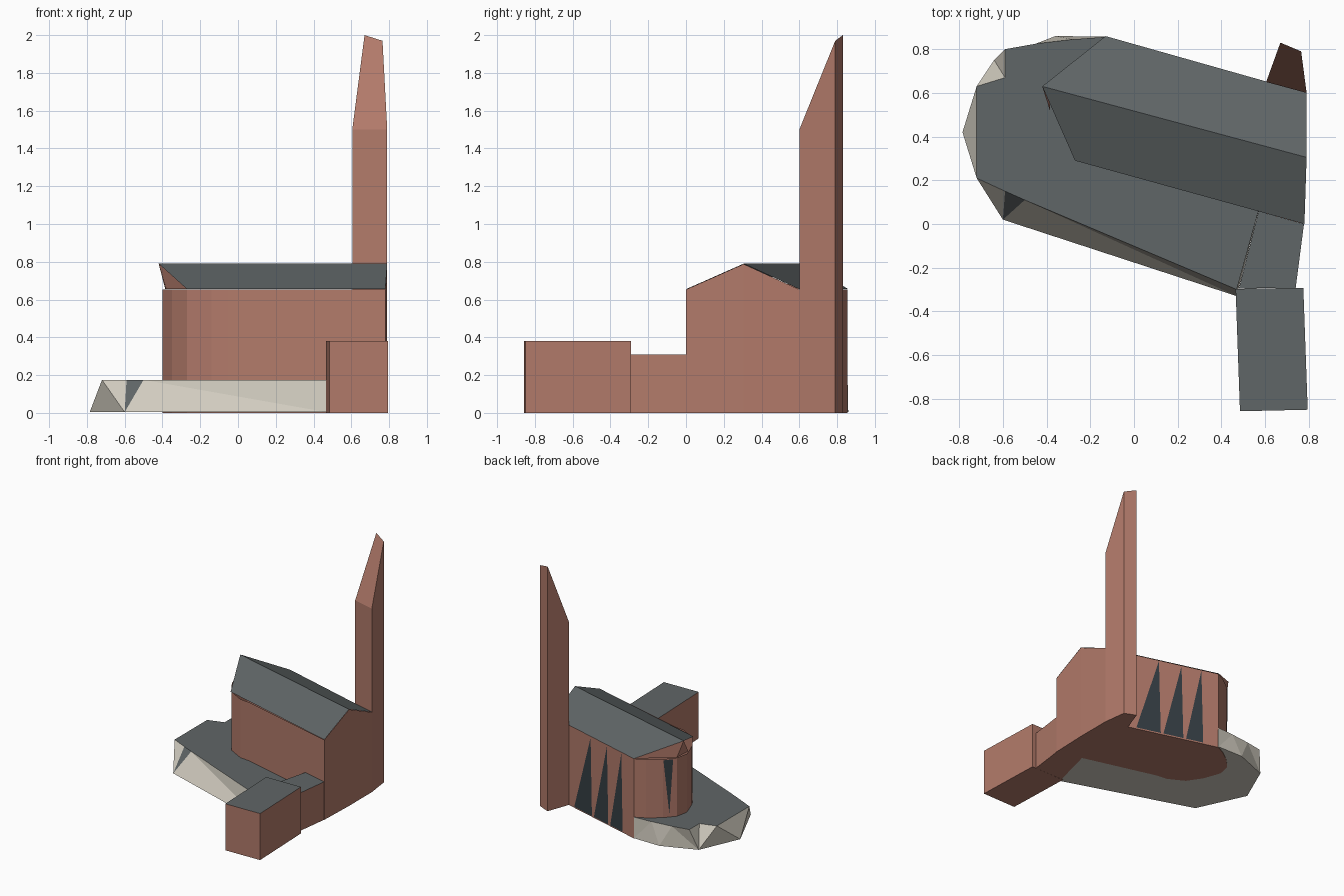
import bpy, bmesh
from mathutils import Vector

if "Cube" in bpy.data.objects:
    bpy.data.objects.remove(bpy.data.objects["Cube"])


def material(name, rgb):
    m = bpy.data.materials.new(name)
    m.diffuse_color = (*rgb, 1)
    m.use_nodes = True
    m.node_tree.nodes["Principled BSDF"].inputs["Base Color"].default_value = m.diffuse_color
    return m


BRICK = material("red brick", (0.445, 0.195, 0.144))
SLATE = material("grey slate", (0.117, 0.133, 0.136))
STONE = material("pale stone", (0.64, 0.605, 0.525))
GLASS = material("dark glass", (0.036, 0.049, 0.058))


def finish(name, bm, mats, recalc=True):
    if recalc:
        bmesh.ops.recalc_face_normals(bm, faces=bm.faces)
    me = bpy.data.meshes.new(name)
    bm.to_mesh(me)
    bm.free()
    for m in mats:
        me.materials.append(m)
    ob = bpy.data.objects.new(name, me)
    bpy.context.collection.objects.link(ob)
    return ob


def prism(name, outline, heights, mats, top=True):
    """Counter-clockwise outline raised to a height per corner; last material on top."""
    bm = bmesh.new()
    n = len(outline)
    low = [bm.verts.new((x, y, 0)) for x, y in outline]
    high = [bm.verts.new((x, y, h)) for (x, y), h in zip(outline, heights)]
    for i in range(n):
        j = (i + 1) % n
        bm.faces.new((low[i], low[j], high[j], high[i]))
    bm.faces.new(low[::-1])
    if top:
        bm.faces.new(high).material_index = len(mats) - 1
    return finish(name, bm, mats, recalc=False)


def sheet(name, polys, mat):
    """Loose flat faces, corners given counter-clockwise from outside."""
    bm = bmesh.new()
    for poly in polys:
        bm.faces.new([bm.verts.new(p) for p in poly])
    return finish(name, bm, [mat], recalc=False)


EAVE, RIDGE = 0.655, 0.79
ridge_w, ridge_e = (-0.42, 0.63, RIDGE), (0.79, 0.305, RIDGE)
front_w, front_e = (-0.27, 0.29, EAVE), (0.78, 0.0, EAVE)
back_w, back_e = (-0.13, 0.86, EAVE), (0.79, 0.6, EAVE)

# Nave walls with rounded west end
nave = [(0.78, 0), (0.79, 0.305), (0.79, 0.6), (0.605, 0.65), (-0.13, 0.855),
        (-0.21, 0.815), (-0.31, 0.74), (-0.38, 0.66), (-0.40, 0.56),
        (-0.35, 0.42), (-0.27, 0.30), (-0.14, 0.23), (-0.05, 0.22)]
prism("nave_walls", nave,
      [RIDGE - 0.002 if i == 1 else EAVE - 0.002 for i in range(len(nave))],
      [BRICK], top=False)

# Pitched roof and the brick gable under its west end
sheet("nave_roof", [(front_w, front_e, ridge_e, ridge_w),
                    (ridge_w, ridge_e, back_e, back_w)], SLATE)
sheet("west_gable", [(ridge_w, back_w, (-0.38, 0.66, EAVE)),
                     (ridge_w, (-0.38, 0.66, EAVE), (-0.385, 0.52, EAVE))], BRICK)

# Slant-topped tower
prism("tower", [(0.605, 0.65), (0.79, 0.6), (0.765, 0.79), (0.67, 0.83)],
      [1.5, 1.5, 1.97, 2.0], [BRICK])

# Front annex and lower link to the nave
prism("annex", [(0.485, -0.857), (0.795, -0.85), (0.775, -0.292), (0.465, -0.297)],
      [0.38] * 4, [BRICK, SLATE])
prism("link", [(0.48, -0.295), (0.74, -0.292), (0.778, 0.0), (0.57, 0.058)],
      [0.31] * 4, [BRICK, SLATE])


# Triangular windows
def window(p, q, spans, offset=0.004):
    """spans: triples of (fraction along wall, height)."""
    p, q = Vector(p), Vector(q)
    d = q - p
    nrm = Vector((d.y, -d.x)).normalized() * offset
    out = []
    for tri in spans:
        pts = [p + d * t + nrm for t, _ in tri]
        out.append([(v.x, v.y, z) for v, (_, z) in zip(pts, tri)])
    return out


back = [((a, 0.01), (b, 0.01), (b - 0.02, EAVE - 0.01))
        for a, b in ((0.09, 0.36), (0.39, 0.61), (0.64, 0.83))]
sheet("back_windows", window(nave[3], nave[4], back), GLASS)
sheet("apse_window", window(nave[6], nave[7],
      [((0.45, 0.2), (0.72, EAVE - 0.01), (0.02, EAVE - 0.01))]), GLASS)

# Faceted stone terrace with slate paving: (top corner, foot corner) pairs
foot = [(0.47, -0.33), (-0.60, 0.02), (-0.785, 0.42), (-0.64, 0.75),
        (-0.36, 0.86), (-0.13, 0.858)]
rim = [(0.47, -0.30), (-0.50, 0.11), (-0.59, 0.15), (-0.72, 0.21), (-0.72, 0.63),
       (-0.59, 0.67), (-0.59, 0.80), (-0.45, 0.825), (-0.28, 0.845), (-0.13, 0.856)]
inner = [(0.0, 0.6), (0.575, 0.08)]
pairs = [(0, 0), (1, 1), (2, 1), (3, 1), (3, 2), (4, 2), (4, 3), (5, 3), (6, 3),
         (7, 4), (8, 4), (9, 5)]
bm = bmesh.new()
top = [bm.verts.new((x, y, 0.175)) for x, y in rim + inner]
low = [bm.verts.new((x, y, 0.004)) for x, y in foot + inner]
pairs += [(10, 6), (11, 7), (0, 0)]
for k, ((t0, b0), (t1, b1)) in enumerate(zip(pairs, pairs[1:])):
    corners = list(dict.fromkeys((top[t0], low[b0], low[b1], top[t1])))
    bm.faces.new(corners).material_index = 1 if k == 1 else 0
bm.faces.new(top).material_index = 1
bm.faces.new(low)
bmesh.ops.triangulate(bm, faces=bm.faces)
finish("terrace", bm, [STONE, SLATE])
